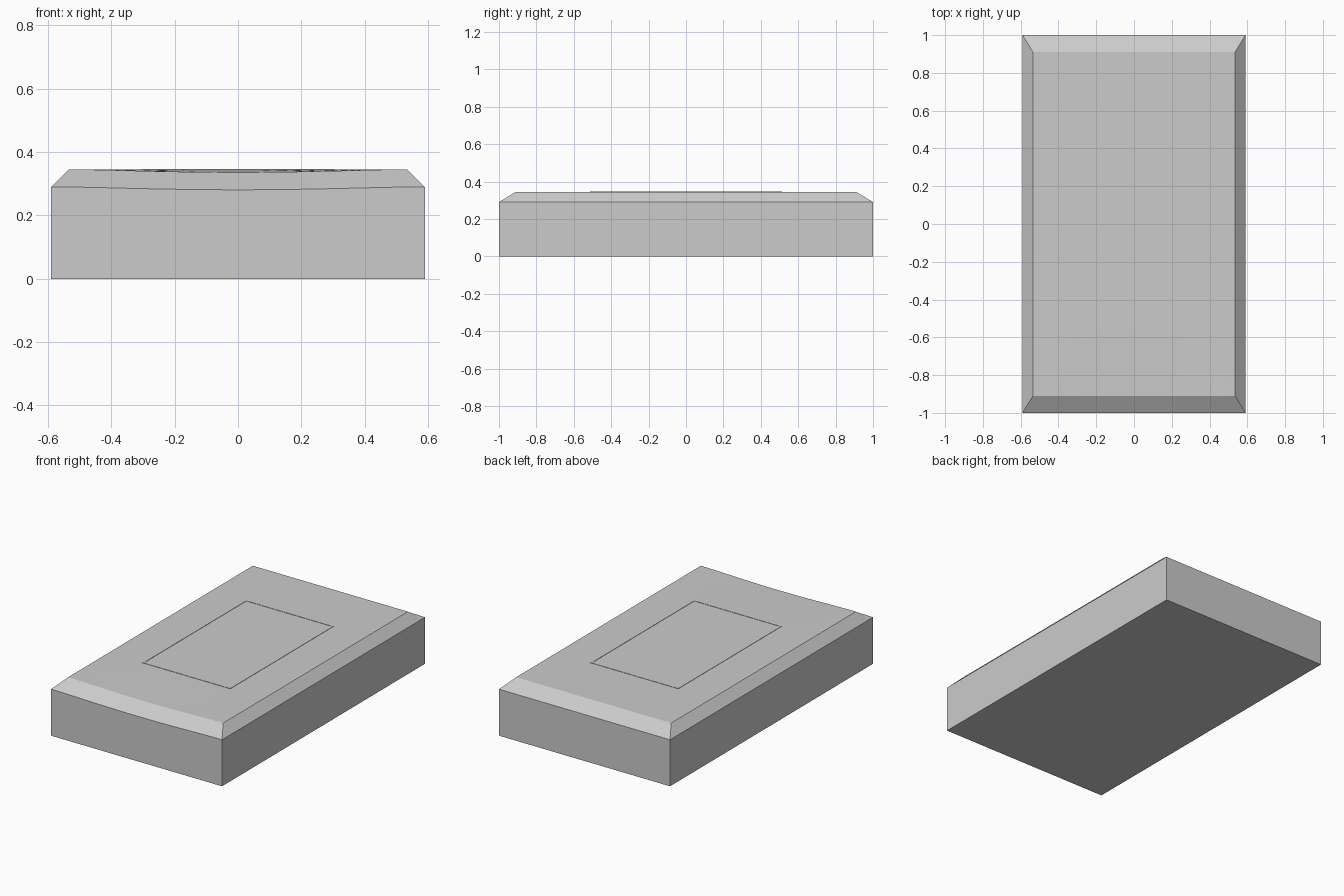
import bpy, bmesh, math

if "Cube" in bpy.data.objects:
    bpy.data.objects.remove(bpy.data.objects["Cube"])

HX, HY, TOP, CHAMFER = 0.535, 0.91, 0.345, 0.055   # top face half sizes, height, chamfer drop
OUT_X, OUT_Y = 0.59, 1.0


def dip(x, y):
    # shallow finger hollow at the front edge, fading towards the middle
    u = max(0.0, 1 - (x / 0.5) ** 2) ** 1.5
    v = min(1.0, max(0.0, (-y - 0.55) / 0.36))
    return 0.009 * u * v


def finish(bm, name):
    bmesh.ops.recalc_face_normals(bm, faces=bm.faces)
    mesh = bpy.data.meshes.new(name)
    bm.to_mesh(mesh)
    bm.free()
    obj = bpy.data.objects.new(name, mesh)
    bpy.context.collection.objects.link(obj)
    bpy.context.view_layer.objects.active = obj
    obj.select_set(True)
    bpy.ops.object.shade_smooth_by_angle(angle=math.radians(20))
    obj.select_set(False)


# Case: top sheet, mitred chamfer, walls and flat bottom
bm = bmesh.new()
bmesh.ops.create_grid(bm, x_segments=20, y_segments=20, size=1)
for v in bm.verts:
    x, y = v.co.x * HX, v.co.y * HY
    v.co = (x, y, TOP - dip(x, y))


def extrude_rim(edges):
    geom = bmesh.ops.extrude_edge_only(bm, edges=edges)["geom"]
    verts = [g for g in geom if isinstance(g, bmesh.types.BMVert)]
    return verts, [g for g in geom if isinstance(g, bmesh.types.BMEdge)]


verts, rim = extrude_rim([e for e in bm.edges if e.is_boundary])
for v in verts:
    v.co.x *= OUT_X / HX
    v.co.y *= OUT_Y / HY
    v.co.z -= CHAMFER
verts, rim = extrude_rim([e for e in rim if e.is_boundary])
for v in verts:
    v.co.z = 0
bmesh.ops.contextual_create(bm, geom=[e for e in rim if e.is_boundary])
finish(bm, "case")

# Thin rectangular rim on the top face
bm = bmesh.new()
loops = []
for hx, hy, z in [(0.305, 0.512, TOP - 0.004), (0.305, 0.512, TOP + 0.002),
                  (0.294, 0.501, TOP + 0.002), (0.294, 0.501, TOP - 0.004)]:
    loops.append([bm.verts.new((sx * hx, sy * hy, z))
                  for sx, sy in ((-1, -1), (1, -1), (1, 1), (-1, 1))])
for a, b in zip(loops, loops[1:] + loops[:1]):
    for i in range(4):
        j = (i + 1) % 4
        bm.faces.new((a[i], a[j], b[j], b[i]))
finish(bm, "panel_rim")
